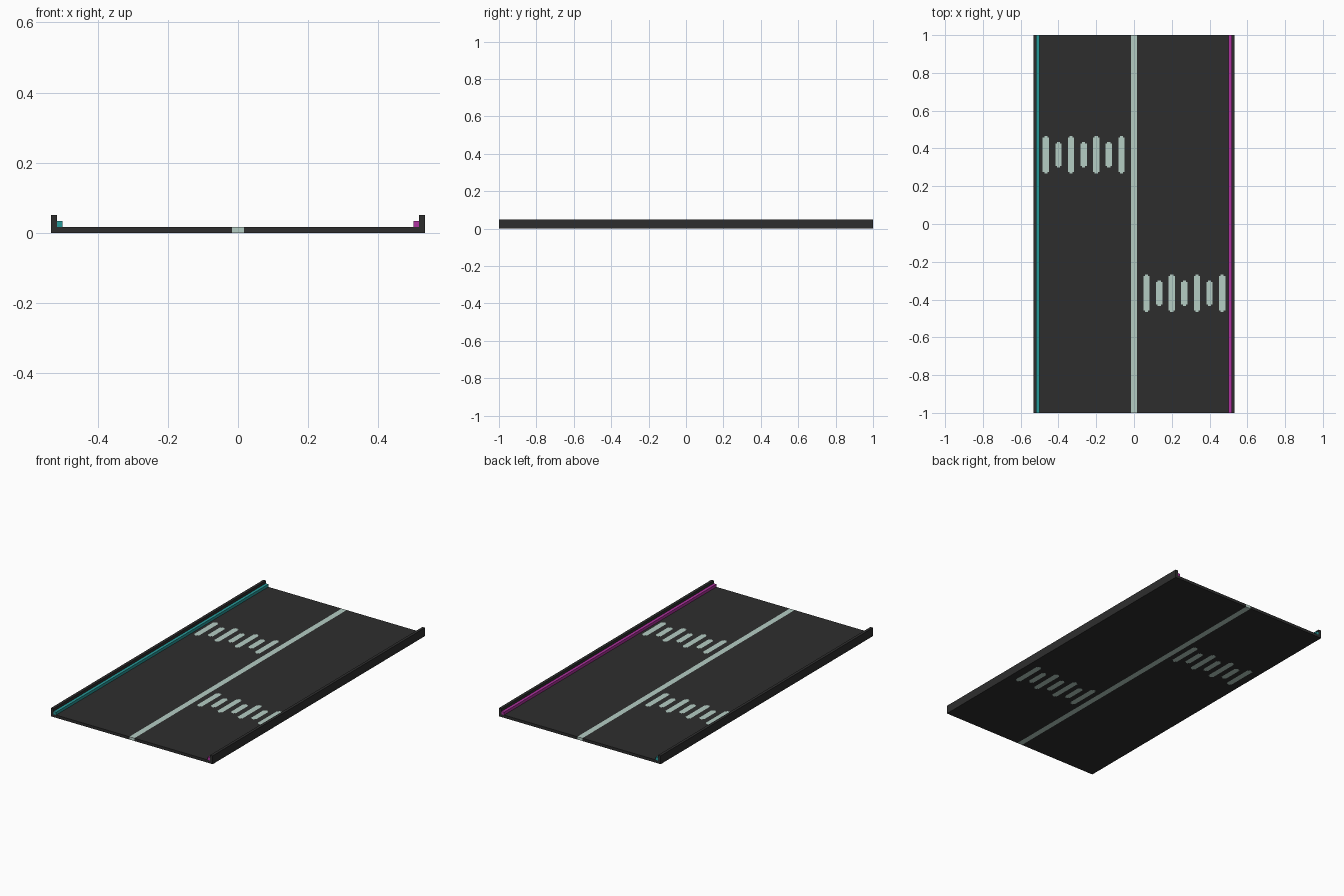
import bpy, bmesh
from mathutils import Vector

if "Cube" in bpy.data.objects:
    bpy.data.objects.remove(bpy.data.objects["Cube"])

V = 1 / 60          # one block of the model
W, L = 32 * V, 1.0  # half width, half length


def material(name, rgb):
    m = bpy.data.materials.new(name)
    m.diffuse_color = (*rgb, 1)
    m.use_nodes = True
    m.node_tree.nodes["Principled BSDF"].inputs["Base Color"].default_value = m.diffuse_color
    return m


asphalt = material("dark_asphalt", (0.027, 0.027, 0.027))
paint = material("pale_paint", (0.46, 0.61, 0.55))
teal = material("teal_light", (0.021, 0.33, 0.33))
magenta = material("magenta_light", (0.43, 0.032, 0.35))


def box(name, lo, hi, *mats):
    bm = bmesh.new()
    bmesh.ops.create_cube(bm, size=1)
    for v in bm.verts:
        v.co = Vector([lo[i] if v.co[i] < 0 else hi[i] for i in range(3)])
    me = bpy.data.meshes.new(name)
    bm.to_mesh(me)
    bm.free()
    ob = bpy.data.objects.new(name, me)
    bpy.context.collection.objects.link(ob)
    for m in mats:
        me.materials.append(m)
    return ob


# Painted dashes: (centre x, centre y, half length), alternating long and short
dashes = []
for k in range(7):
    half = 6 * V if k % 2 == 0 else 4 * V
    x = 4 * V * (k + 1)
    dashes += [(x, -22 * V, half), (-x, 22 * V, half)]


def painted(c):
    if abs(c.x) < V:
        return True
    for x, y, half in dashes:
        dx, dy = abs(c.x - x), abs(c.y - y)
        if dx < V and dy < half - V / 2 or dx < V / 2 and dy < half:
            return True
    return False


# Road slab, cut along the paint edges and coloured through its thickness
road = box("road_slab", (-W, -L, 0), (W, L, V), asphalt, paint)
xs, ys = {-V, V}, set()
for x, y, half in dashes:
    xs |= {round(x + d * V, 5) for d in (-1, -0.5, 0.5, 1)}
    ys |= {round(y + s * (half - d), 5) for s in (-1, 1) for d in (0, V / 2)}
bm = bmesh.new()
bm.from_mesh(road.data)
for axis, cuts in ((0, xs), (1, ys)):
    normal = Vector((1, 0, 0)) if axis == 0 else Vector((0, 1, 0))
    for c in sorted(cuts):
        bmesh.ops.bisect_plane(bm, geom=bm.verts[:] + bm.edges[:] + bm.faces[:],
                               plane_co=normal * c, plane_no=normal)
for f in bm.faces:
    f.material_index = int(painted(f.calc_center_median()))
bm.to_mesh(road.data)
bm.free()

# Raised kerbs with a light strip along the inner side
for side, s, mat in (("left", -1, teal), ("right", 1, magenta)):
    a, b, c = s * W, s * (W - V), s * (W - 2 * V)
    box(side + "_kerb", (min(a, b), -L, V), (max(a, b), L, 3 * V), asphalt)
    box(side + "_light_strip", (min(b, c), -L, V), (max(b, c), L, 2 * V), mat)
